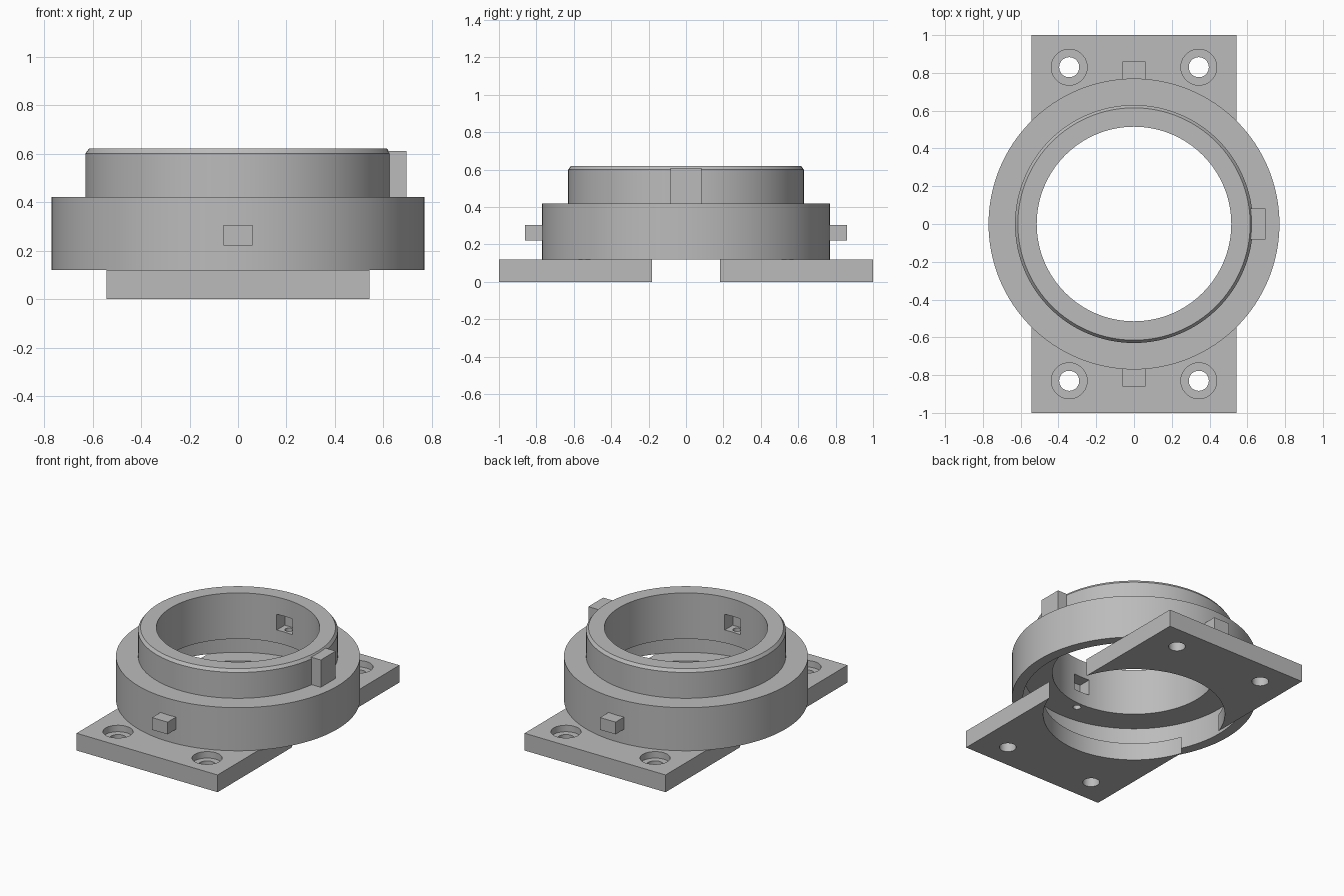
import bpy, bmesh, math
from mathutils import Matrix

old = bpy.data.objects.get("Cube")
if old:
    bpy.data.objects.remove(old, do_unlink=True)

GREY = (0.5, 0.5, 0.5, 1)
mat = bpy.data.materials.new("plain grey")
mat.use_nodes = True
mat.diffuse_color = GREY
bsdf = next(n for n in mat.node_tree.nodes if n.type == "BSDF_PRINCIPLED")
bsdf.inputs["Base Color"].default_value = GREY
SEGMENTS = 128


def finish(name, bm):
    bmesh.ops.recalc_face_normals(bm, faces=bm.faces)
    mesh = bpy.data.meshes.new(name)
    bm.to_mesh(mesh)
    bm.free()
    mesh.materials.append(mat)
    ob = bpy.data.objects.new(name, mesh)
    bpy.context.collection.objects.link(ob)
    return ob


def box(name, x0, x1, y0, y1, z0, z1):
    bm = bmesh.new()
    place = Matrix.Translation(((x0 + x1) / 2, (y0 + y1) / 2, (z0 + z1) / 2))
    size = Matrix.Diagonal((x1 - x0, y1 - y0, z1 - z0, 1))
    bmesh.ops.create_cube(bm, size=1, matrix=place @ size)
    return finish(name, bm)


def cylinder(name, x, y, radius, z0, z1, sides=48):
    bm = bmesh.new()
    bmesh.ops.create_cone(bm, cap_ends=True, segments=sides, radius1=radius,
                          radius2=radius, depth=z1 - z0,
                          matrix=Matrix.Translation((x, y, (z0 + z1) / 2)))
    return finish(name, bm)


def lathe(name, profile):
    bm = bmesh.new()
    rings = []
    for i in range(SEGMENTS):
        a = math.tau * i / SEGMENTS
        rings.append([bm.verts.new((r * math.cos(a), r * math.sin(a), z)) for r, z in profile])
    n = len(profile)
    for i, ring in enumerate(rings):
        nxt = rings[(i + 1) % SEGMENTS]
        for j in range(n):
            k = (j + 1) % n
            bm.faces.new((ring[j], nxt[j], nxt[k], ring[k]))
    return finish(name, bm)


def cut(ob, cutters):
    for c in cutters:
        c.hide_render = True
        mod = ob.modifiers.new("cut", "BOOLEAN")
        mod.operation = "DIFFERENCE"
        mod.solver = "EXACT"
        mod.object = c
    bpy.context.view_layer.update()
    graph = bpy.context.evaluated_depsgraph_get()
    mesh = bpy.data.meshes.new_from_object(ob.evaluated_get(graph))
    ob.modifiers.clear()
    ob.data = mesh
    for c in cutters:
        bpy.data.objects.remove(c, do_unlink=True)


def smooth(ob):
    bpy.ops.object.select_all(action="DESELECT")
    ob.select_set(True)
    bpy.context.view_layer.objects.active = ob
    bpy.ops.object.shade_smooth_by_angle(angle=math.radians(30))


# Stepped ring: wide skirt, narrow collar with a chamfered rim, inner ledge
ring = lathe("stepped_ring", [
    (0.515, 0.30), (0.70, 0.30), (0.70, 0.12), (0.77, 0.12), (0.77, 0.42),
    (0.63, 0.42), (0.63, 0.60), (0.615, 0.62), (0.515, 0.62)])

# Pockets in the bore, each with a small drain hole through the ledge
cutters = []
for s in (-1, 1):
    y0, y1 = sorted((s * 0.45, s * 0.60))
    cutters.append(box("pocket_cutter", -0.06, 0.06, y0, y1, 0.39, 0.50))
    cutters.append(cylinder("drain_cutter", 0, s * 0.56, 0.025, 0.25, 0.42, 24))
cut(ring, cutters)
smooth(ring)

# Mounting plates with arc cut-outs and counterbored screw holes
for s, side in ((-1, "front"), (1, "back")):
    y0, y1 = sorted((s * 0.10, s * 1.0))
    plate = box(side + "_mounting_plate", -0.543, 0.543, y0, y1, 0, 0.12)
    cutters = [cylinder("bore_cutter", 0, 0, 0.573, -0.1, 0.3, SEGMENTS)]
    for x in (-0.343, 0.343):
        cutters.append(cylinder("screw_cutter", x, s * 0.83, 0.053, -0.1, 0.3))
        cutters.append(cylinder("head_cutter", x, s * 0.83, 0.095, 0.075, 0.3))
    cut(plate, cutters)
    smooth(plate)

    # Locking peg on the skirt
    y0, y1 = sorted((s * 0.74, s * 0.86))
    box(side + "_peg", -0.06, 0.06, y0, y1, 0.22, 0.305)

# Key on the left of the collar
box("collar_key", 0.60, 0.695, -0.082, 0.082, 0.42, 0.61)
